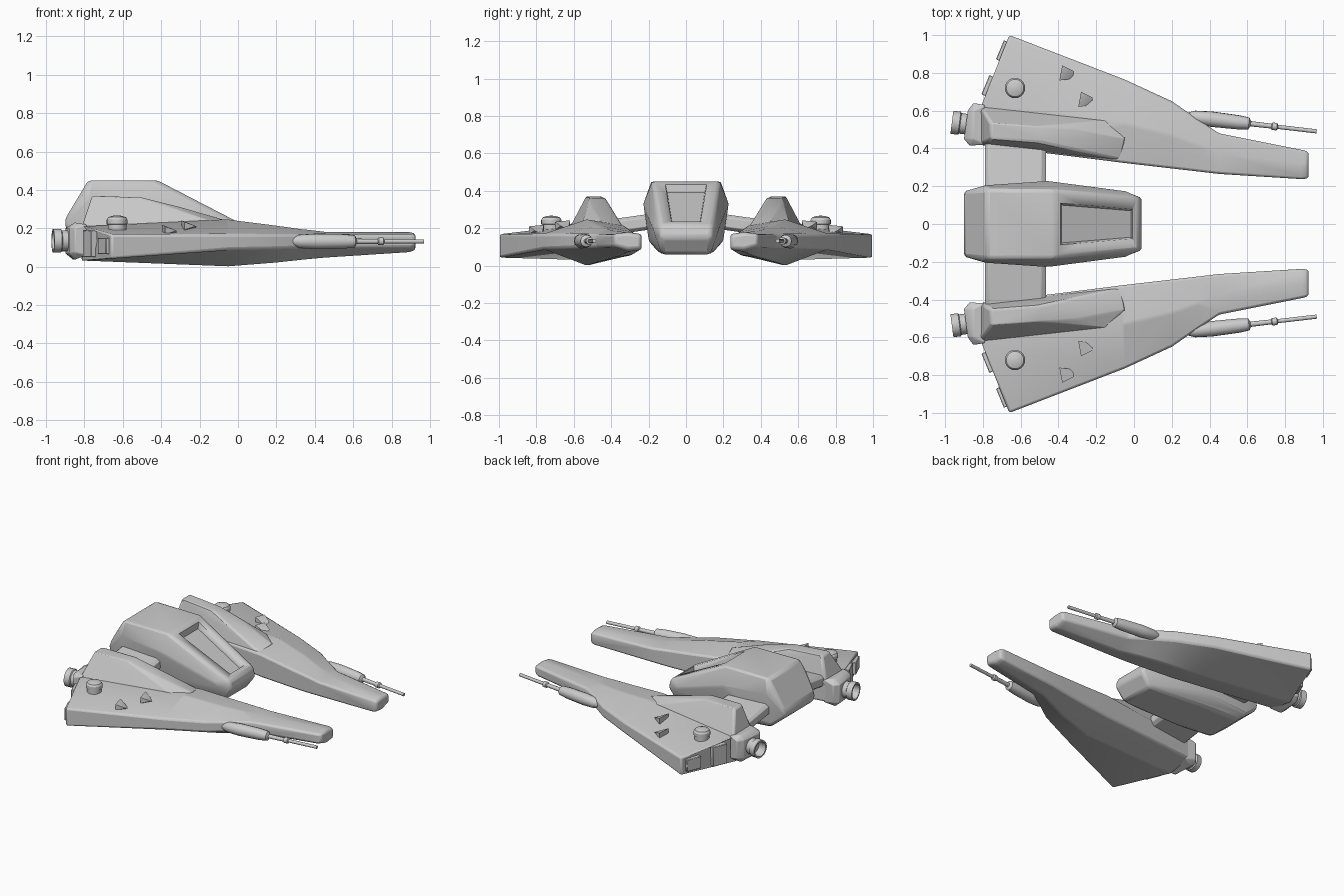
import bpy, bmesh, math
from mathutils import Vector

if "Cube" in bpy.data.objects:
    bpy.data.objects.remove(bpy.data.objects["Cube"])


def finish(name, bm, bevel=0.0, mirror=True, segments=2, angle=30):
    """Turn a bmesh into an object; bevel it and mirror it across the centre line."""
    bmesh.ops.recalc_face_normals(bm, faces=bm.faces)
    me = bpy.data.meshes.new(name)
    bm.to_mesh(me)
    bm.free()
    ob = bpy.data.objects.new(name, me)
    bpy.context.collection.objects.link(ob)
    bpy.ops.object.select_all(action='DESELECT')
    bpy.context.view_layer.objects.active = ob
    ob.select_set(True)
    bpy.ops.object.shade_smooth_by_angle(angle=math.radians(angle))
    if bevel:
        b = ob.modifiers.new("bevel", 'BEVEL')
        b.width, b.segments, b.limit_method = bevel, segments, 'ANGLE'
        b.angle_limit = math.radians(20)
    if mirror:
        m = ob.modifiers.new("mirror", 'MIRROR')
        m.use_axis = (False, True, False)
        m.use_mirror_merge = False
    return ob


def hull(name, pts, both=False, **kw):
    """Convex solid around a few corner points."""
    bm = bmesh.new()
    for x, y, z in pts:
        bm.verts.new((x, y, z))
        if both:
            bm.verts.new((x, -y, z))
    res = bmesh.ops.convex_hull(bm, input=bm.verts[:])
    junk = {v for v in res["geom_interior"] + res["geom_unused"] if isinstance(v, bmesh.types.BMVert)}
    bmesh.ops.delete(bm, geom=list(junk), context='VERTS')
    bmesh.ops.dissolve_limit(bm, angle_limit=math.radians(3), verts=bm.verts[:], edges=bm.edges[:])
    return finish(name, bm, **kw)


def loft(name, rings, **kw):
    """Skin closed rings of equal point count and cap both ends."""
    bm = bmesh.new()
    rows = [[bm.verts.new(p) for p in r] for r in rings]
    n = len(rows[0])
    for a, b in zip(rows, rows[1:]):
        for i in range(n):
            j = (i + 1) % n
            bm.faces.new((a[i], a[j], b[j], b[i]))
    bm.faces.new(rows[0])
    bm.faces.new(rows[-1])
    return finish(name, bm, **kw)


def lathe(name, start, direction, profile, n=20):
    """Turned part: profile is (distance along axis, radius)."""
    start = Vector(start)
    q = Vector((0, 0, 1)).rotation_difference(Vector(direction).normalized())
    rings = [[start + q @ Vector((r * math.cos(2 * math.pi * i / n), r * math.sin(2 * math.pi * i / n), t))
              for i in range(n)] for t, r in profile]
    return loft(name, rings)


# Cabin: faceted wedge body
cabin = hull("cabin", [
    (-.78, .185, .45), (-.42, .18, .45), (-.80, .205, .36), (-.45, .228, .33),
    (-.90, .175, .25), (-.90, .165, .20), (-.80, .18, .12), (-.76, .13, .085),
    (-.45, .20, .13), (-.45, .15, .07), (.03, .14, .217), (-.04, .175, .19),
    (.045, .135, .15), (-.02, .13, .06)], both=True, mirror=False, bevel=.025)

# Windscreen recess cut into the sloping front
cutter = hull("windscreen_cutter", [
    (-.39, .115, .455), (0, .085, .28), (-.385, .10, .39), (-.015, .07, .20),
    (-.385, .115, .50)], both=True, mirror=False)
cutter.hide_render = True
cutter.hide_viewport = True
cut = cabin.modifiers.new("windscreen", 'BOOLEAN')
cut.operation, cut.object, cut.solver = 'DIFFERENCE', cutter, 'EXACT'

# Wings: outer wall, spine, inner wall and keel at each station
stations = [  # x, outer y, spine y, inner y, outer low z, spine z, inner top z, inner low z, keel z
    (-.05, .765, .53, .323, .09, .247, .212, .05, .0),
    (.20, .65, .47, .294, .095, .215, .19, .055, .02),
    (.34, .553, .42, .278, .1, .195, .18, .06, .035),
    (.45, .48, .375, .265, .1, .182, .17, .068, .045),
    (.90, .39, .31, .237, .1, .18, .168, .085, .075),
    (.925, .38, .31, .245, .11, .17, .16, .095, .09)]
rear = [(-.66, 1, .042), (-.66, 1, .168), (-.81, .64, .21), (-.82, .42, .2), (-.82, .42, .065), (-.82, .6, .032)]
loft("wing", [rear] + [
    [(x, o, ol), (x, o, .168), (x, s, sz), (x, i, it), (x, i, il), (x, s, kz)]
    for x, o, s, i, ol, sz, it, il, kz in stations], bevel=.012)

# Engine fairing on top of each wing
hull("engine_fairing", [
    (-.82, .63, .19), (-.82, .415, .18), (-.76, .535, .37), (-.76, .45, .37),
    (-.50, .515, .36), (-.50, .43, .36), (-.30, .50, .31), (-.14, .55, .236),
    (-.06, .335, .205), (-.47, .376, .20), (-.04, .45, .235)], bevel=.014)

# Engine block and nozzle, toed with the wing's inner edge
hull("engine_block", [(-.79, y, z) for y, z in [(.42, .06), (.42, .22), (.63, .22), (.63, .06)]] + [
    (-.85, .64, .075), (-.85, .64, .20), (-.85, .60, .23), (-.85, .45, .23), (-.87, .415, .20),
    (-.87, .415, .075), (-.86, .45, .037), (-.85, .60, .037),
    (-.88, .60, .07), (-.88, .60, .20), (-.90, .45, .20), (-.90, .45, .07)], bevel=.005)
lathe("nozzle", (-.86, .525, .135), (-1, .13, 0),
      [(0, .055), (.06, .055), (.065, .062), (.105, .062), (.105, .051), (.05, .046)])

# Guns on the outer flank of each wing
lathe("gun", (.28, .57, .132), (.69, -.08, 0), [
    (0, .02), (.04, .035), (.13, .041), (.27, .038), (.33, .032), (.34, .014), (.45, .013),
    (.455, .02), (.48, .02), (.485, .011), (.692, .011)], n=14)

# Sensor dome
lathe("sensor_dome", (-.63, .72, .17), (0, 0, 1), [
    (0, .048), (.05, .048), (.052, .054), (.075, .054), (.088, .046), (.095, .025), (.097, .005)], n=24)

# Cross beams joining cabin and wings
hull("cross_beam", [(x, y, z + d) for y, z in [(.12, .245), (.44, .2)]
                    for x, d in [(-.79, -.025), (-.79, .025), (-.77, .042), (-.77, -.042),
                                 (-.49, .042), (-.49, -.042), (-.465, .025), (-.465, -.025)]], bevel=.004)

# Small scoops on the wing top
for x, y, z in [(-.36, .80, .198), (-.26, .66, .222)]:
    hull("wing_scoop", [(x - .035, y - .04, z - .03), (x + .04, y - .03, z - .03),
                        (x - .02, y + .04, z - .03), (x - .035, y - .04, z + .02),
                        (x - .02, y + .04, z + .012), (x + .04, y + .01, z - .01)])


# Plates along the slanted rear edge of each wing
along = Vector((.15, .36, 0)).normalized()
out = Vector((-along.y, along.x, 0))
for name, c, half, lo, hi in [("rear_vent", (-.695, .916, 0), .055, .065, .15),
                              ("rear_hatch", (-.772, .731, 0), .055, .05, .19)]:
    hull(name, [Vector(c) + along * a + out * o + Vector((0, 0, z))
                for a in (-half, half) for o in (-.02, .016) for z in (lo, hi)], bevel=.003, segments=1)
